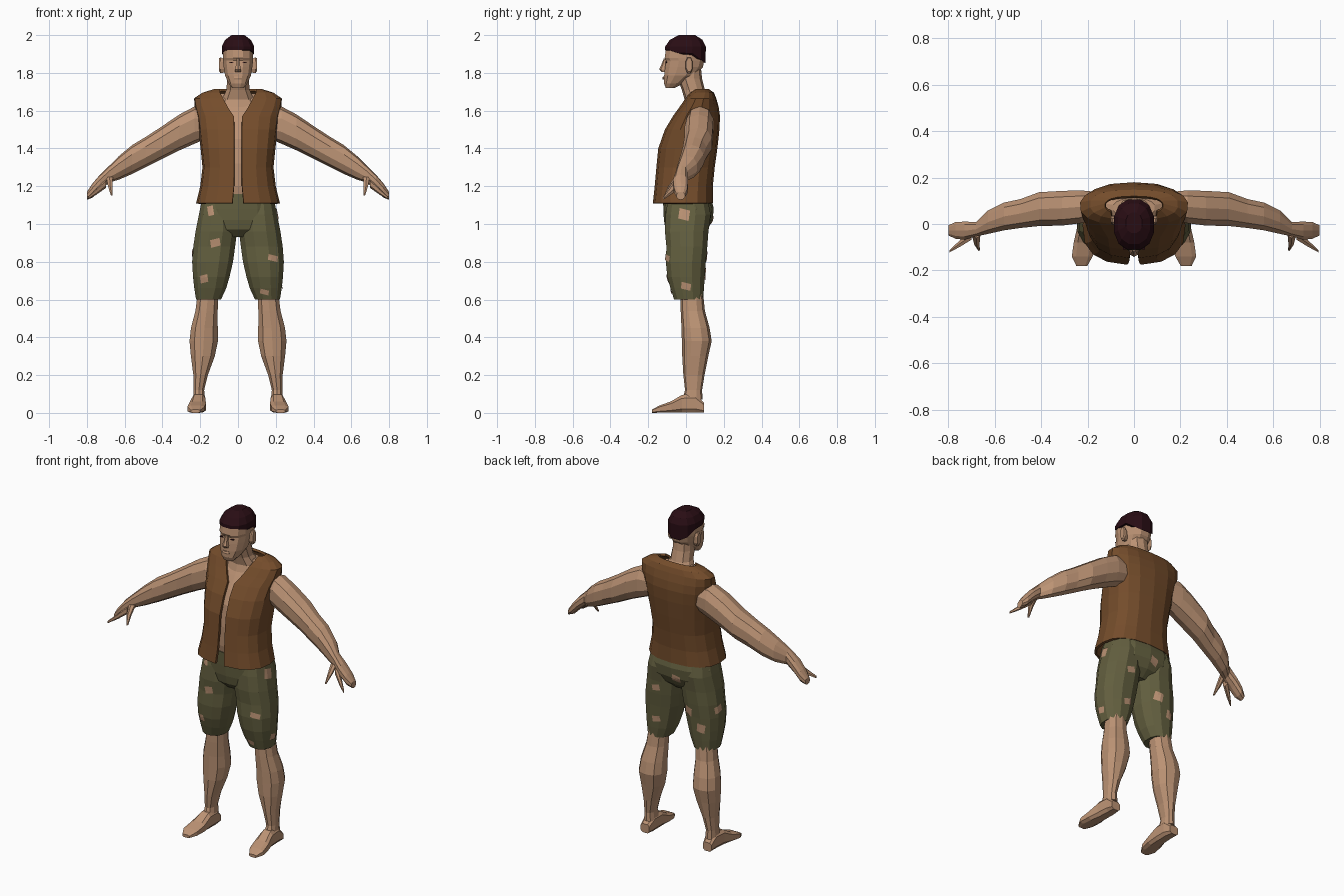
import bpy, bmesh, math
from mathutils import Vector
from mathutils.bvhtree import BVHTree


def material(name, rgb):
    m = bpy.data.materials.new(name)
    m.diffuse_color = (*rgb, 1)
    return m


SKIN = material("skin", (0.50, 0.29, 0.175))
LEATHER = material("brown_leather", (0.175, 0.073, 0.024))
CLOTH = material("olive_cloth", (0.125, 0.115, 0.05))
HAIR = material("dark_hair", (0.022, 0.004, 0.007))


def finish(name, bm, mat, mirror=False):
    me = bpy.data.meshes.new(name)
    bm.to_mesh(me)
    bm.free()
    me.materials.append(mat)
    ob = bpy.data.objects.new(name, me)
    bpy.context.collection.objects.link(ob)
    if mirror:
        ob.modifiers.new("mirror", 'MIRROR').use_mirror_merge = False
    return ob


def power(v, e):
    return math.copysign(abs(v) ** (2 / e), v)


def loft(name, secs, mat, axis='z', n=10, e=2.3, mirror=False, bend=None):
    """Skin sections (t, u0, u1, v0, v1) stacked along an axis."""
    bm = bmesh.new()
    rings = []
    for t, u0, u1, v0, v1 in secs:
        ring = []
        for i in range(n):
            a = 2 * math.pi * (i + 0.5) / n
            u = (u0 + u1) / 2 + (u1 - u0) / 2 * power(math.cos(a), e)
            v = (v0 + v1) / 2 + (v1 - v0) / 2 * power(math.sin(a), e)
            p = {'x': (t, u, v), 'y': (u, t, v), 'z': (u, v, t)}[axis]
            ring.append(bm.verts.new(bend(*p) if bend else p))
        rings.append(ring)
    for r, s in zip(rings, rings[1:]):
        for i in range(n):
            bm.faces.new((r[i], r[(i + 1) % n], s[(i + 1) % n], s[i]))
    bm.faces.new(rings[0])
    bm.faces.new(rings[-1])
    bmesh.ops.recalc_face_normals(bm, faces=bm.faces)
    return finish(name, bm, mat, mirror)


def centred(rows):
    return [(z, -r, r, y0, y1) for z, r, y0, y1 in rows]


# Head, neck and torso
loft("head", centred([
    (1.72, .032, -.108, -.06), (1.745, .052, -.118, -.01), (1.785, .07, -.118, .055),
    (1.83, .078, -.114, .092), (1.865, .082, -.108, .1), (1.88, .083, -.116, .102),
    (1.92, .082, -.11, .1), (1.96, .07, -.08, .085)]), SKIN, n=12, e=2.4)
loft("neck", centred([
    (1.62, .12, -.02, .14), (1.66, .09, -.008, .128), (1.71, .064, -.022, .1),
    (1.77, .06, -.045, .085), (1.82, .06, -.04, .08)]), SKIN)
loft("torso", centred([
    (1.08, .165, -.1, .11), (1.2, .165, -.125, .115), (1.32, .165, -.128, .13),
    (1.45, .185, -.112, .15), (1.53, .19, -.075, .155), (1.6, .18, -.03, .15),
    (1.66, .14, .01, .135), (1.69, .09, .03, .11)]), SKIN, n=14, e=2.5)

# Face details
loft("nose", centred([(1.805, .017, -.13, -.1), (1.818, .019, -.142, -.1),
                      (1.84, .012, -.132, -.1), (1.875, .009, -.118, -.1)]), SKIN, n=6)
loft("mouth", centred([(1.765, .022, -.123, -.1), (1.773, .026, -.125, -.1),
                       (1.782, .022, -.122, -.1)]), SKIN, n=6)
loft("ear", [(.07, .0, .03, 1.8, 1.875), (.092, -.004, .036, 1.795, 1.885),
             (.1, .0, .034, 1.805, 1.88)], SKIN, 'x', n=8, mirror=True)
loft("eye", [(-.1095, .022, .048, 1.853, 1.859), (-.1, .022, .048, 1.853, 1.859)],
     HAIR, 'y', n=6, mirror=True)

# Hair cap, its lower edge dropping toward the nape


def nape(x, y, z):
    drop = max(0, y - .03) / .08 * .06 if z < 1.93 else 0
    return x, y, z - drop + (.015 if z < 1.93 and y < -.08 else 0)


loft("hair", centred([(1.905, .087, -.113, .107), (1.94, .088, -.113, .108),
                      (1.975, .07, -.088, .09), (2.0, .035, -.04, .05)]),
     HAIR, n=12, e=2.4, bend=nape)

# Arms with hands, thumbs and forefingers
loft("arm", [
    (.15, .02, .14, 1.46, 1.61), (.23, 0, .148, 1.425, 1.622), (.31, -.01, .146, 1.39, 1.58),
    (.41, -.012, .14, 1.34, 1.512), (.49, -.02, .11, 1.3, 1.46), (.56, -.03, .095, 1.265, 1.418),
    (.63, -.045, .06, 1.235, 1.36), (.68, -.055, .01, 1.22, 1.31), (.73, -.07, .012, 1.18, 1.262),
    (.77, -.065, .01, 1.14, 1.215), (.8, -.05, -.005, 1.128, 1.17)], SKIN, 'x', mirror=True)
loft("thumb", [(1.25, .66, .7, -.06, -.02), (1.2, .664, .69, -.095, -.065),
               (1.15, .664, .673, -.116, -.105)], SKIN, n=6, mirror=True)
loft("forefinger", [(.7, -.07, -.03, 1.19, 1.24), (.75, -.1, -.068, 1.155, 1.187),
                    (.795, -.123, -.112, 1.13, 1.145)], SKIN, 'x', n=6, mirror=True)

# Lower legs and feet
loft("lower_leg", [
    (.07, .172, .24, -.02, .088), (.12, .178, .236, -.005, .085), (.2, .158, .238, -.014, .098),
    (.3, .12, .252, -.02, .118), (.38, .103, .26, -.022, .136), (.45, .104, .252, -.024, .125),
    (.54, .105, .228, -.028, .1), (.64, .1, .215, -.03, .09)], SKIN, mirror=True)
loft("foot", [
    (.095, .18, .24, 0, .055), (.05, .17, .243, 0, .1), (-.02, .17, .248, 0, .098),
    (-.08, .168, .262, 0, .062), (-.14, .176, .27, 0, .04), (-.18, .2, .25, 0, .018)],
    SKIN, 'y', n=8, e=3.5, mirror=True)

# Knee-length trousers
hips = loft("trouser_hips", centred([
    (.93, .06, -.07, .07), (.97, .15, -.108, .115), (1.02, .198, -.117, .14),
    (1.08, .204, -.12, .147), (1.16, .182, -.122, .128)]), CLOTH, n=14, e=2.5)
leg = loft("trouser_leg", [
    (.6, .088, .224, -.065, .092), (.66, .06, .234, -.085, .098), (.72, .042, .241, -.102, .102),
    (.8, .023, .246, -.11, .108), (.88, .012, .24, -.107, .116), (.96, .002, .228, -.115, .122),
    (1.05, .01, .21, -.112, .135), (1.12, .02, .195, -.1, .12)], CLOTH, n=12, mirror=True)

# Torn holes: thin plates laid onto the cloth
trees = []
for ob in (hips, leg):
    b = bmesh.new()
    b.from_mesh(ob.data)
    trees.append(BVHTree.FromBMesh(b))
    b.free()


def tear(bm, side, h, z, w, t, d):
    """Patch of size w by t around (h, z), projected against direction d."""
    d = Vector(d)
    grid = []
    for i in range(4):
        for j in range(4):
            a, c = (i / 3 - .5) * w, (j / 3 - .5) * t
            a, c = h + a + .15 * c, z + c - .25 * a
            start = Vector((0, a, c)) if d.y == 0 else Vector((a, 0, c))
            hits = [k[0] for k in (q.ray_cast(start + d, -d) for q in trees) if k[0]]
            if not hits:
                return
            p = max(hits, key=lambda v: v.dot(d)) + d * .004
            grid.append(bm.verts.new((p.x * side, p.y, p.z)))
    for i in range(3):
        for j in range(3):
            k = i * 4 + j
            bm.faces.new((grid[k], grid[k + 4], grid[k + 5], grid[k + 1]))


bm = bmesh.new()
FRONT, BACK, OUT = (0, -1, 0), (0, 1, 0), (1, 0, 0)
for args in [
        (-1, .145, 1.07, .03, .05, FRONT), (-1, .12, .9, .05, .04, FRONT),
        (-1, .18, .71, .04, .04, FRONT), (1, .185, .82, .05, .03, FRONT),
        (1, .14, .64, .045, .025, FRONT), (1, -.01, 1.05, .055, .055, OUT),
        (1, 0, .67, .05, .035, OUT), (-1, .03, .85, .05, .04, OUT),
        (-1, .03, 1.02, .05, .04, BACK), (-1, .09, .83, .05, .05, BACK),
        (-1, .17, .74, .045, .05, BACK), (1, .13, .72, .05, .035, BACK),
        (1, .12, .92, .05, .035, BACK)]:
    tear(bm, *args)
bmesh.ops.recalc_face_normals(bm, faces=bm.faces)
finish("trouser_tears", bm, SKIN)

# Open sleeveless vest: rows are height, half width, front, back, half gap
rows = [(1.11, .222, -.176, .142, .03), (1.2, .2, -.166, .142, .022),
        (1.3, .188, -.157, .152, .02), (1.4, .198, -.147, .166, .02),
        (1.5, .21, -.112, .177, .02), (1.57, .22, -.07, .18, .022),
        (1.62, .23, -.035, .173, .055), (1.665, .234, -.005, .16, .078),
        (1.695, .19, .018, .148, .095), (1.715, .125, .04, .12, .1)]
bm = bmesh.new()
N, E = 16, 2.5
rings = []
for z, r, y0, y1, gap in rows:
    a0 = math.asin((gap / r) ** (E / 2))
    ring = []
    for i in range(N + 1):
        a = a0 + (2 * math.pi - 2 * a0) * i / N
        ring.append(bm.verts.new((r * power(math.sin(a), E),
                                  (y0 + y1) / 2 - (y1 - y0) / 2 * power(math.cos(a), E), z)))
    rings.append(ring)
for r, s in zip(rings, rings[1:]):
    for i in range(N):
        bm.faces.new((r[i], r[i + 1], s[i + 1], s[i]))
vest = finish("vest", bm, LEATHER)
solid = vest.modifiers.new("thickness", 'SOLIDIFY')
solid.thickness = .014
solid.offset = -1
